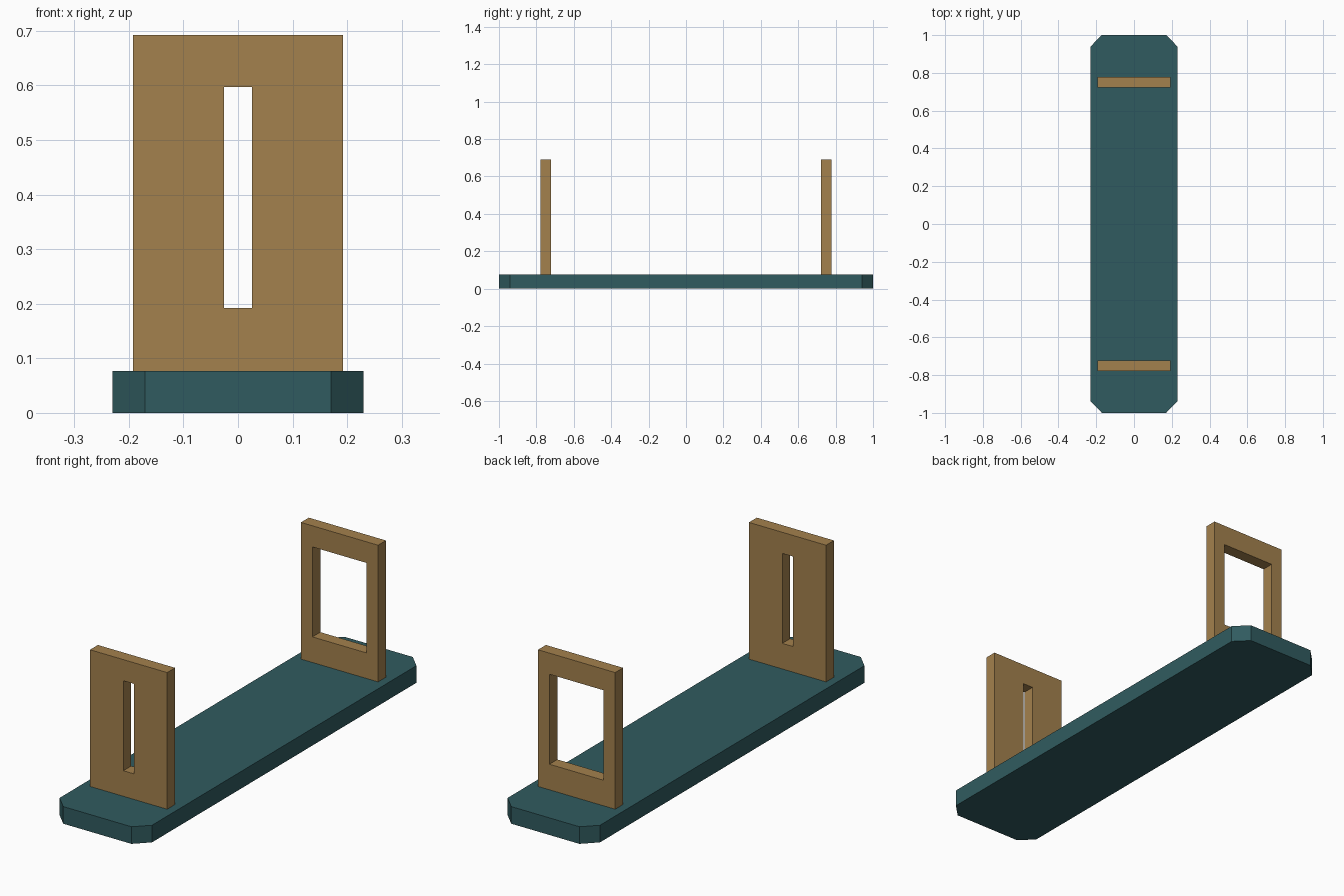
import bpy
import bmesh

if "Cube" in bpy.data.objects:
    bpy.data.objects.remove(bpy.data.objects["Cube"])


def material(name, color):
    mat = bpy.data.materials.new(name)
    mat.diffuse_color = (*color, 1)
    mat.use_nodes = True
    mat.node_tree.nodes["Principled BSDF"].inputs["Base Color"].default_value = mat.diffuse_color
    return mat


def finish(bm, name, mat):
    bmesh.ops.recalc_face_normals(bm, faces=bm.faces)
    mesh = bpy.data.meshes.new(name)
    bm.to_mesh(mesh)
    bm.free()
    mesh.materials.append(mat)
    obj = bpy.data.objects.new(name, mesh)
    bpy.context.collection.objects.link(obj)
    return obj


def extrude(bm, faces, offset):
    geom = bmesh.ops.extrude_face_region(bm, geom=faces)["geom"]
    verts = [v for v in geom if isinstance(v, bmesh.types.BMVert)]
    bmesh.ops.translate(bm, verts=verts, vec=offset)


def slotted_plate(name, y, half_slot, mat):
    """Upright plate with a rectangular through-opening."""
    def loop(half, low, high):
        return [bm.verts.new((x, y - THICK / 2, z)) for x, z in
                ((-half, low), (half, low), (half, high), (-half, high))]

    bm = bmesh.new()
    outer = loop(0.192, BASE_TOP, 0.692)
    inner = loop(half_slot, 0.192, 0.597)
    ring = [bm.faces.new((outer[i], outer[(i + 1) % 4],
                          inner[(i + 1) % 4], inner[i])) for i in range(4)]
    extrude(bm, ring, (0, THICK, 0))
    return finish(bm, name, mat)


BASE_TOP = 0.077
THICK = 0.056
teal = material("teal", (0.03, 0.105, 0.115))
tan = material("tan", (0.37, 0.22, 0.075))

# Base slab with chamfered corners
W, L, C = 0.23, 1.0, 0.06
bm = bmesh.new()
outline = [(W - C, -L), (W, C - L), (W, L - C), (W - C, L),
           (C - W, L), (-W, L - C), (-W, C - L), (C - W, -L)]
slab = bm.faces.new([bm.verts.new((x, y, 0)) for x, y in outline])
extrude(bm, [slab], (0, 0, BASE_TOP))
finish(bm, "base", teal)

# Rear sight slit plate at the front, wide window plate at the back
slotted_plate("narrow_slot_plate", -0.75, 0.026, tan)
slotted_plate("wide_window_plate", 0.75, 0.135, tan)
